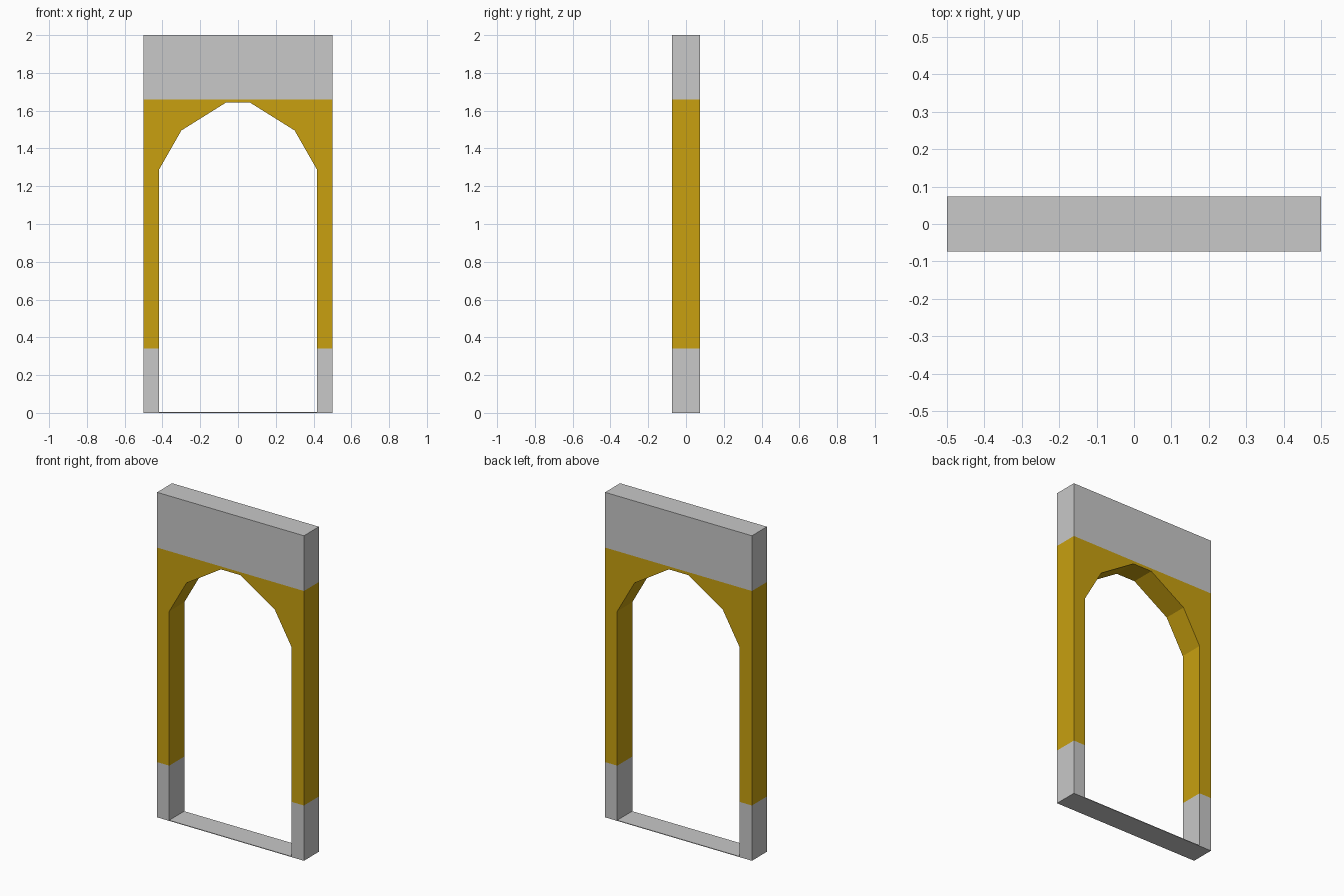
import bpy
import bmesh

if "Cube" in bpy.data.objects:
    bpy.data.objects.remove(bpy.data.objects["Cube"], do_unlink=True)

HALF_WIDTH, HALF_DEPTH, HEIGHT = 0.5, 0.073, 2.0
OPENING = 0.417
BASE_TOP, LINTEL_BOTTOM = 0.34, 1.66


def make_material(name, color):
    mat = bpy.data.materials.new(name)
    mat.use_nodes = True
    mat.diffuse_color = color
    mat.node_tree.nodes["Principled BSDF"].inputs["Base Color"].default_value = color
    return mat


grey = make_material("light_grey", (0.58, 0.58, 0.58, 1))
gold = make_material("gold", (0.58, 0.352, 0.005, 1))


def add_object(name, bm, materials):
    bmesh.ops.recalc_face_normals(bm, faces=bm.faces)
    mesh = bpy.data.meshes.new(name)
    bm.to_mesh(mesh)
    bm.free()
    for mat in materials:
        mesh.materials.append(mat)
    obj = bpy.data.objects.new(name, mesh)
    bpy.context.collection.objects.link(obj)
    return obj


# Door frame: half profile mirrored, then extruded through the wall depth
half = [(0.065, 1.642), (0.3, 1.495), (OPENING, 1.29), (OPENING, 0),
        (HALF_WIDTH, 0), (HALF_WIDTH, HEIGHT)]
outline = half + [(-x, z) for x, z in reversed(half)]

bm = bmesh.new()
face = bm.faces.new([bm.verts.new((x, -HALF_DEPTH, z)) for x, z in outline])
extruded = bmesh.ops.extrude_face_region(bm, geom=[face], use_keep_orig=True)
bmesh.ops.translate(bm, vec=(0, 2 * HALF_DEPTH, 0),
                    verts=[v for v in extruded["geom"] if isinstance(v, bmesh.types.BMVert)])

# Colour bands: grey feet and lintel, gold between
for z in (BASE_TOP, LINTEL_BOTTOM):
    bmesh.ops.bisect_plane(bm, geom=bm.verts[:] + bm.edges[:] + bm.faces[:],
                           plane_co=(0, 0, z), plane_no=(0, 0, 1))
for f in bm.faces:
    low = min(v.co.z for v in f.verts)
    high = max(v.co.z for v in f.verts)
    f.material_index = int(low > BASE_TOP - 0.01 and high < LINTEL_BOTTOM + 0.01)
add_object("arched_frame", bm, [grey, gold])

# Thin threshold plate between the feet
bm = bmesh.new()
bmesh.ops.create_cube(bm, size=1)
bmesh.ops.scale(bm, vec=(2 * OPENING, 2 * HALF_DEPTH, 0.004), verts=bm.verts)
bmesh.ops.translate(bm, vec=(0, 0, 0.002), verts=bm.verts)
add_object("threshold", bm, [grey])
